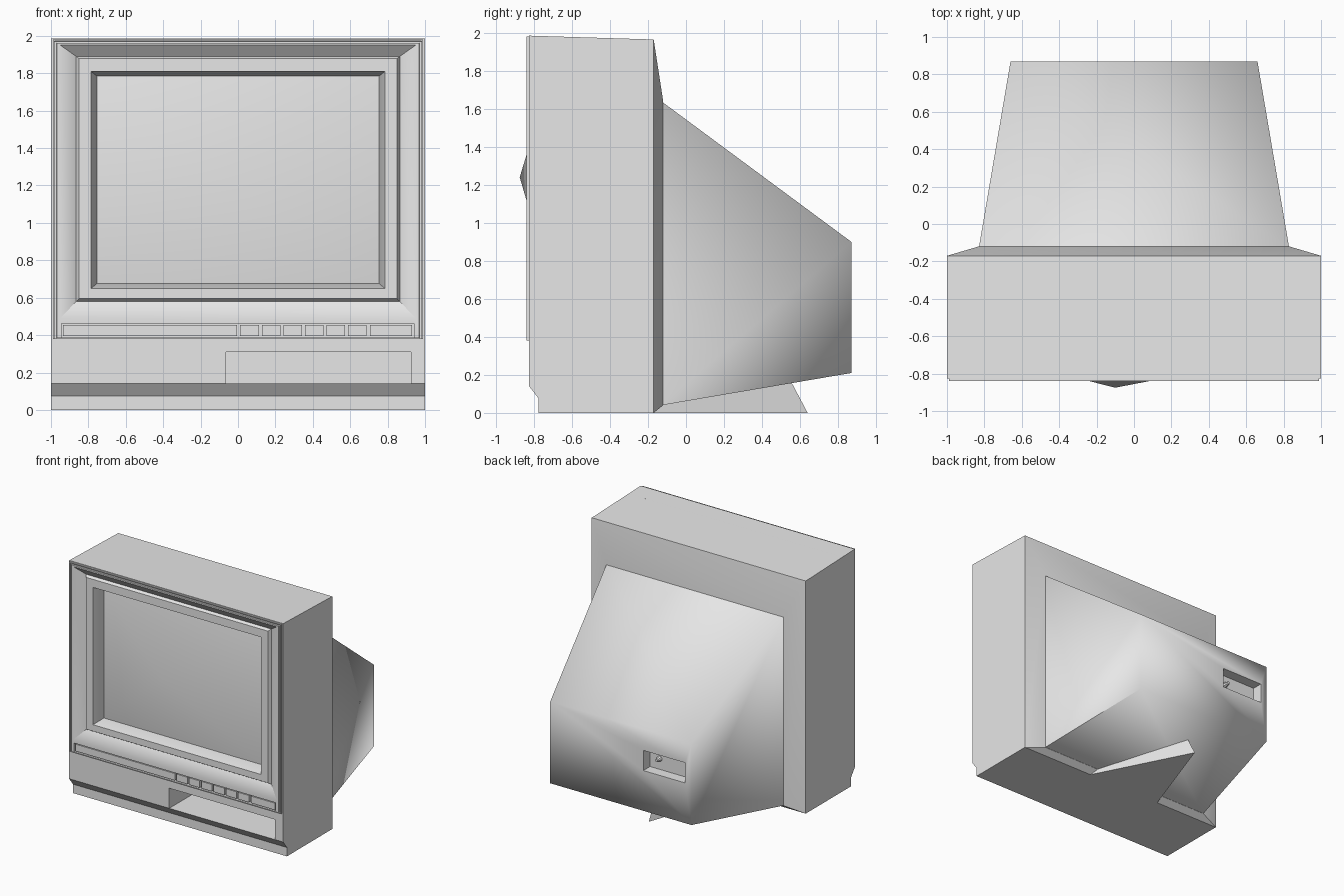
import bpy
import bmesh
import math

if "Cube" in bpy.data.objects:
    bpy.data.objects.remove(bpy.data.objects["Cube"], do_unlink=True)

GREY = (0.8, 0.8, 0.8, 1)
plastic = bpy.data.materials.new("light_grey_plastic")
plastic.use_nodes = True
plastic.diffuse_color = GREY
plastic.node_tree.nodes["Principled BSDF"].inputs["Base Color"].default_value = GREY


def activate(ob):
    bpy.ops.object.select_all(action='DESELECT')
    ob.select_set(True)
    bpy.context.view_layer.objects.active = ob


def finish(name, bm, angle=35):
    bmesh.ops.recalc_face_normals(bm, faces=bm.faces)
    mesh = bpy.data.meshes.new(name)
    bm.to_mesh(mesh)
    bm.free()
    mesh.materials.append(plastic)
    ob = bpy.data.objects.new(name, mesh)
    bpy.context.collection.objects.link(ob)
    smooth(ob, angle)
    return ob


def smooth(ob, angle):
    activate(ob)
    bpy.ops.object.shade_smooth_by_angle(angle=math.radians(angle))


def loft(name, rings, closed=False, angle=35):
    """Skin a list of point rings; close it into a loop or cap both ends."""
    bm = bmesh.new()
    rows = [[bm.verts.new(p) for p in ring] for ring in rings]
    pairs = list(zip(rows, rows[1:]))
    if closed:
        pairs.append((rows[-1], rows[0]))
    else:
        bm.faces.new(rows[0])
        bm.faces.new(rows[-1])
    for a, b in pairs:
        for i in range(len(a)):
            j = (i + 1) % len(a)
            bm.faces.new((a[i], a[j], b[j], b[i]))
    return finish(name, bm, angle)


def rect(x, z0, z1, y):
    return [(-x, y, z0), (x, y, z0), (x, y, z1), (-x, y, z1)]


def box(name, x0, x1, y0, y1, z0, z1):
    return loft(name, [[(x0, y, z0), (x1, y, z0), (x1, y, z1), (x0, y, z1)]
                       for y in (y0, y1)])


def cut(ob, *bounds, angle=35):
    cutter = box("cutter", *bounds)
    cutter.hide_render = True
    activate(ob)
    mod = ob.modifiers.new("cut", 'BOOLEAN')
    mod.operation = 'DIFFERENCE'
    mod.solver = 'EXACT'
    mod.object = cutter
    bpy.ops.object.modifier_apply(modifier=mod.name)
    bpy.data.objects.remove(cutter, do_unlink=True)
    smooth(ob, angle)


# Cabinet: side profile extruded across the width
side = [(-.775, 0), (-.775, .075), (-.825, .14), (-.825, 1.985),
        (-.17, 1.965), (-.17, 0)]
cabinet = loft("cabinet", [[(x, y, z) for y, z in side] for x in (-1, 1)])
cut(cabinet, -.94, .94, -.95, -.62, .475, 1.94)     # screen well
cut(cabinet, -.945, .94, -.95, -.79, .385, .465)    # control strip
cut(cabinet, -.065, .925, -.95, -.4, .14, .31)      # front slot

# Bezel: rim, groove, sloping surround, raised frame and screen wall
bezel = loft("bezel", [rect(*r) for r in (
    (.99, .38, 1.98, -.66),
    (.99, .38, 1.98, -.84),
    (.982, .382, 1.973, -.84),
    (.98, .383, 1.971, -.83),
    (.97, .384, 1.963, -.83),
    (.968, .385, 1.961, -.84),
    (.95, .49, 1.95, -.84),
    (.865, .58, 1.89, -.79),
    (.85, .595, 1.878, -.815),
    (.785, .65, 1.81, -.815),
    (.755, .675, 1.785, -.71),
    (.755, .675, 1.785, -.66),
)], closed=True)
cut(bezel, -.945, .94, -.95, -.8, .388, .462)

# Screen: shallow bulge rising to one point
bm = bmesh.new()
edge = [bm.verts.new(p) for p in rect(.757, .673, 1.787, -.71)]
peak = bm.verts.new((-.1, -.875, 1.24))
for i in range(4):
    bm.faces.new((edge[i], edge[(i + 1) % 4], peak))
bm.faces.new(edge)
finish("screen", bm, 40)

# Control flap and push buttons
box("control_flap", -.935, -.005, -.836, -.79, .396, .454)
for i in range(6):
    x = .012 + i * .115
    box(f"button_{i + 1}", x, x + .1, -.836, -.79, .396, .454)
box("power_button", .705, .93, -.836, -.79, .396, .454)

# Rear collar and tapering tube housing
loft("rear_collar", [rect(1, 0, 1.965, -.17), rect(.83, .04, 1.64, -.12)])
housing = loft("tube_housing", [rect(.83, .04, 1.64, -.13),
                                rect(.66, .21, .9, .87)], angle=86)
cut(housing, -.6, -.21, .78, .95, .55, .72, angle=86)

# Small plug pin in the rear socket
bm = bmesh.new()
bmesh.ops.create_cone(bm, cap_ends=True, segments=8,
                      radius1=.025, radius2=.012, depth=.05)
pin = finish("socket_pin", bm)
pin.rotation_euler.x = -math.pi / 2
pin.location = (-.3, .8, .64)

# Wedge-shaped rear foot, its top buried in the housing
loft("rear_foot", [
    [(.32, -.18, 0), (-.39, -.18, 0), (-.1, .64, 0)],
    [(.28, -.18, .17), (-.35, -.18, .17), (-.1, .55, .17)],
])
